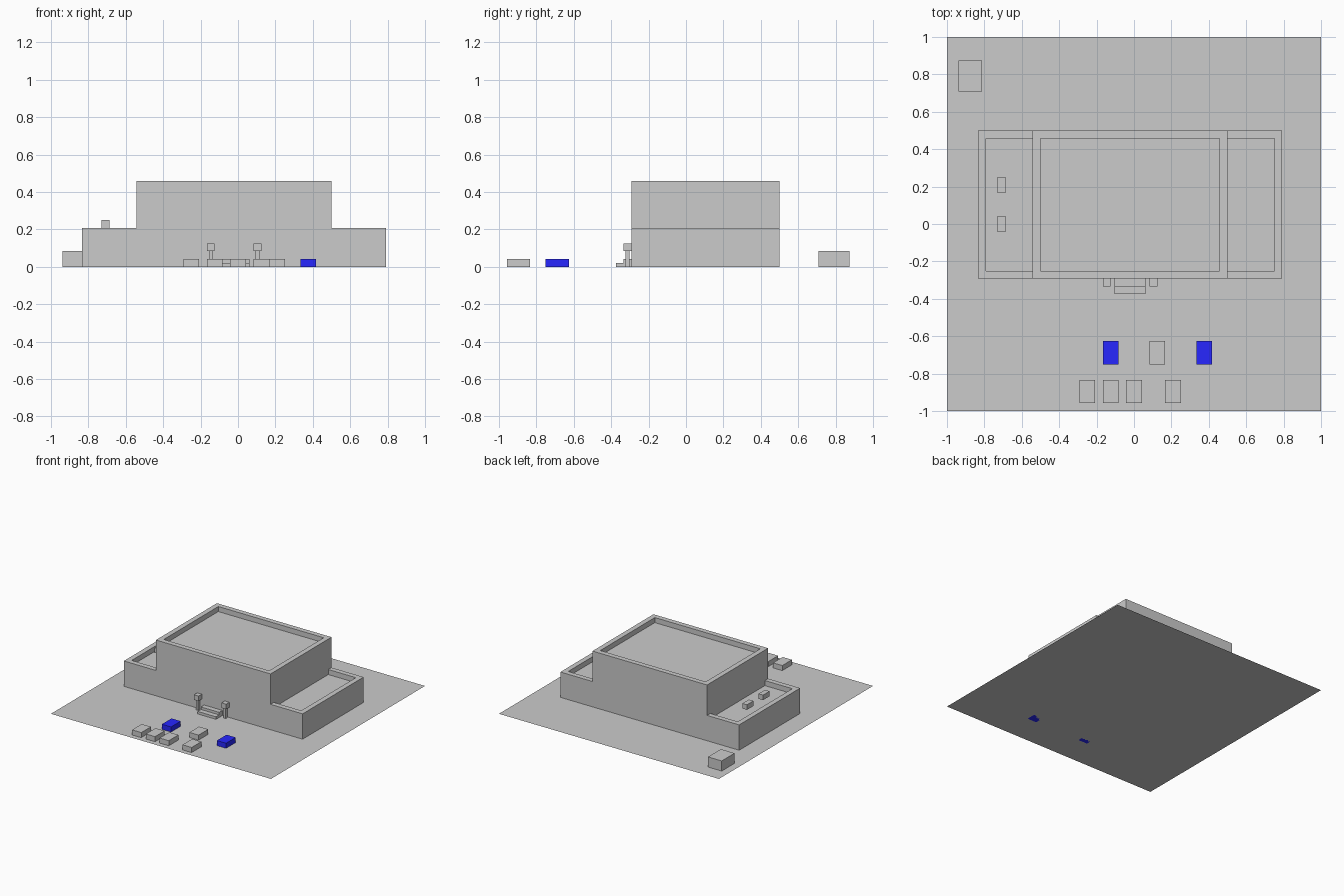
import bpy, bmesh

if "Cube" in bpy.data.objects:
    bpy.data.objects.remove(bpy.data.objects["Cube"])

U = 1 / 24  # layout module: the site is 48 x 48 modules

blue = bpy.data.materials.new("blue_paint")
blue.diffuse_color = (0.02, 0.02, 1, 1)
blue.use_nodes = True
blue.node_tree.nodes["Principled BSDF"].inputs["Base Color"].default_value = blue.diffuse_color


def mesh_object(name, bm, mat=None):
    bmesh.ops.recalc_face_normals(bm, faces=bm.faces)
    me = bpy.data.meshes.new(name)
    bm.to_mesh(me)
    bm.free()
    ob = bpy.data.objects.new(name, me)
    bpy.context.collection.objects.link(ob)
    if mat:
        me.materials.append(mat)
    return ob


def extrude(name, profile, axis, a, b, mat=None):
    """Extrude a 2D profile (given in modules) along x or y, from a to b."""
    bm = bmesh.new()
    place = (lambda p, t: (t, p[0], p[1])) if axis == "x" else (lambda p, t: (p[0], t, p[1]))
    verts = [bm.verts.new([c * U for c in place(p, a)]) for p in profile]
    face = bm.faces.new(verts)
    new = bmesh.ops.extrude_face_region(bm, geom=[face])["geom"]
    shift = [c * U for c in place((0, 0), b - a)]
    bmesh.ops.translate(bm, vec=shift, verts=[v for v in new if isinstance(v, bmesh.types.BMVert)])
    return mesh_object(name, bm, mat)


def box(name, x0, x1, y0, y1, z0, z1, mat=None):
    return extrude(name, [(x0, z0), (x1, z0), (x1, z1), (x0, z1)], "y", y0, y1, mat)


# Flat site sheet
bm = bmesh.new()
bmesh.ops.create_grid(bm, x_segments=1, y_segments=1, size=1)
mesh_object("site", bm)

# Building: stepped front profile, full depth
building = extrude("building", [(-20, 0), (19, 0), (19, 5), (12, 5), (12, 11),
                                (-13, 11), (-13, 5), (-20, 5)], "y", -7, 12)

# Sunken roofs, leaving a one-module parapet on the outer edges
for name, x0, x1, z0, z1 in (("main_roof", -12, 11, 10, 12),
                             ("left_roof", -19, -13, 4, 6),
                             ("right_roof", 12, 18, 4, 6)):
    cutter = box(name + "_cutter", x0, x1, -6, 11, z0, z1)
    cutter.hide_render = True
    cutter.hide_set(True)
    cutter.display_type = "WIRE"
    mod = building.modifiers.new(name, "BOOLEAN")
    mod.operation = "DIFFERENCE"
    mod.solver = "EXACT"
    mod.object = cutter

# Bake the roof cuts and drop the cutters
baked = bpy.data.meshes.new_from_object(
    building.evaluated_get(bpy.context.evaluated_depsgraph_get()))
building.modifiers.clear()
building.data = baked
for ob in [o for o in bpy.data.objects if o.name.endswith("_cutter")]:
    bpy.data.objects.remove(ob)

# Rooftop vents
for i, y in enumerate((-1, 4)):
    box(f"roof_vent_{i + 1}", -17.5, -16.5, y, y + 2, 5, 6)

# Entrance steps
extrude("entrance_steps", [(-7, 0), (-9, 0), (-9, .5), (-8, .5), (-8, 1), (-7, 1)], "x", -2.5, 1.5)

# Lamps either side of the steps
for side, x in (("left", -4), ("right", 2)):
    box(f"{side}_lamp_post", x + .25, x + .75, -7.75, -7.25, 0, 2)
    box(f"{side}_lamp_head", x, x + 1, -8, -7, 2, 3)

# Parked cars in two rows
cars = [(-4, -18, blue), (2, -18, None), (8, -18, blue),
        (-7, -23, None), (-4, -23, None), (-1, -23, None), (4, -23, None)]
for i, (x, y, mat) in enumerate(cars):
    box(f"car_{i + 1}", x, x + 2, y, y + 3, 0, 1, mat)

# Storage shed behind the building
box("shed", -22.5, -19.5, 17, 21, 0, 2)
